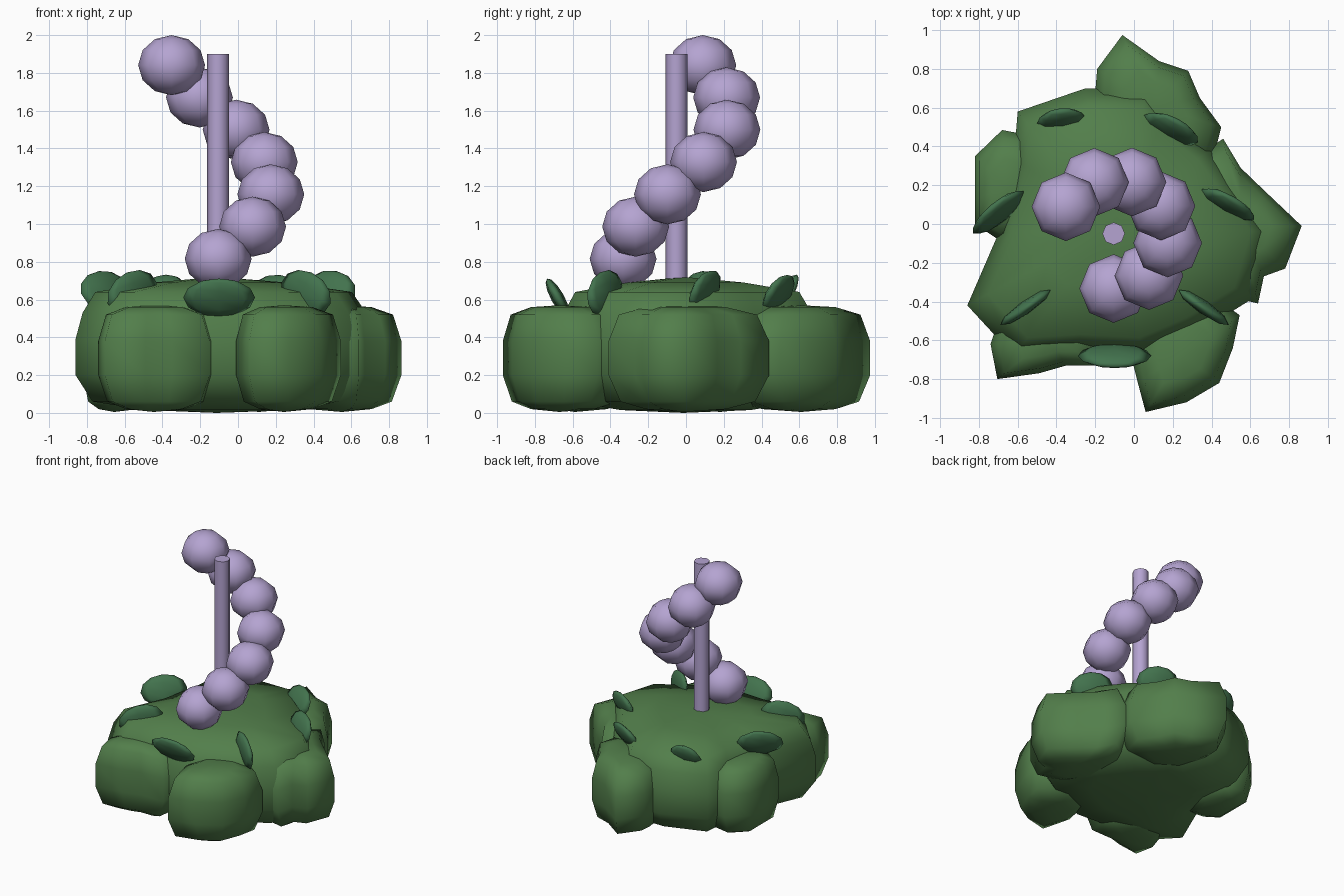
import bpy, bmesh, math
from mathutils import Vector, Matrix

if "Cube" in bpy.data.objects:
    bpy.data.objects.remove(bpy.data.objects["Cube"])


def material(name, rgb):
    m = bpy.data.materials.new(name)
    m.diffuse_color = (*rgb, 1)
    m.use_nodes = True
    m.node_tree.nodes["Principled BSDF"].inputs["Base Color"].default_value = m.diffuse_color
    return m


GREEN = material("bush green", (0.085, 0.21, 0.07))
LEAF = material("leaf green", (0.055, 0.17, 0.075))
LILAC = material("lilac", (0.46, 0.37, 0.64))


def finish(bm, name, mat, smooth=True):
    bmesh.ops.recalc_face_normals(bm, faces=bm.faces)
    for f in bm.faces:
        f.smooth = smooth
    me = bpy.data.meshes.new(name)
    bm.to_mesh(me)
    bm.free()
    me.materials.append(mat)
    ob = bpy.data.objects.new(name, me)
    bpy.context.collection.objects.link(ob)
    return ob


def blob(name, outline, profile):
    """Loft an irregular outline through (scale, height) rings, closed by two poles."""
    bm = bmesh.new()
    n = len(outline)
    c = sum((Vector(p) for p in outline), Vector((0, 0))) / n
    bottom = bm.verts.new((c.x, c.y, profile[0][1]))
    top = bm.verts.new((c.x, c.y, profile[-1][1]))
    rings = []
    for s, z in profile[1:-1]:
        pts = [c + (Vector(p) - c) * s for p in outline]
        rings.append([bm.verts.new((p.x, p.y, z)) for p in pts])
    for i in range(n):
        j = (i + 1) % n
        bm.faces.new((bottom, rings[0][j], rings[0][i]))
        bm.faces.new((top, rings[-1][i], rings[-1][j]))
        for a, b in zip(rings, rings[1:]):
            bm.faces.new((a[i], a[j], b[j], b[i]))
    return finish(bm, name, GREEN)


# Bush: tall core with lower clumps around it
CORE = [(0, 0), (.5, .015), (.88, .06), (1, .2), (1, .39), (.95, .53), (.86, .64), (.45, .69), (0, .72)]
CLUMP = [(0, 0.005), (.5, .02), (.84, .06), (1, .2), (1, .38), (.86, .52), (.5, .56), (0, .57)]

blob("bush_core", [(-.86, -.42), (-.70, -.05), (-.62, .34), (-.60, .58), (-.25, .70), (.07, .70),
                   (.17, .57), (.40, .39), (.72, -.04), (.62, -.38), (.33, -.56), (.05, -.68),
                   (-.30, -.66), (-.62, -.68)], CORE)
blob("bush_clump_back", [(-.06, .975), (.13, .84), (.28, .79), (.34, .65), (.45, .50), (.40, .30),
                         (.10, .20), (-.15, .35), (-.20, .68), (-.19, .80)], CLUMP)
blob("bush_clump_right", [(.46, .44), (.55, .29), (.68, .165), (.865, -.01), (.78, -.23), (.67, -.27),
                          (.64, -.41), (.40, -.35), (.20, -.10), (.25, .30)], CLUMP)
blob("bush_clump_front", [(.545, -.47), (.51, -.64), (.44, -.82), (.27, -.92), (.06, -.97), (.02, -.82),
                          (-.01, -.70), (.05, -.40), (.30, -.30)], CLUMP)
blob("bush_clump_front_left", [(-.15, -.73), (-.35, -.73), (-.49, -.77), (-.705, -.80), (-.74, -.62),
                               (-.65, -.35), (-.35, -.25), (-.12, -.45)], CLUMP)
blob("bush_clump_left", [(-.82, .35), (-.68, .485), (-.50, .45), (-.40, .20), (-.50, -.10),
                         (-.70, -.08), (-.82, 0), (-.82, .13)], CLUMP)

# Leaves: thin flattened spheres between two end points, leaning outward
AXIS = Vector((-.105, -.05, 0))
leaves = [((-.29, -.68, .61), (.09, -.68, .61)),
          ((.23, -.34, .69), (.49, -.52, .58)),
          ((.35, .18, .67), (.62, .02, .62)),
          ((.05, .56, .64), (.33, .42, .62)),
          ((-.50, .52, .63), (-.25, .55, .63)),
          ((-.57, .17, .66), (-.83, -.05, .63)),
          ((-.43, -.34, .69), (-.69, -.52, .58))]
for k, (a, b) in enumerate(leaves):
    a, b = Vector(a), Vector(b)
    mid = (a + b) / 2
    x = (b - a).normalized()
    out = (mid - AXIS) * Vector((1, 1, 0))
    up = Vector((0, 0, 1)) + out.normalized() * .55
    z = (up - x * up.dot(x)).normalized()
    y = z.cross(x)
    m = Matrix.Identity(4)
    for col, v in enumerate((x * (b - a).length / 2, y * .035, z * .115, mid)):
        m.col[col][:3] = v
    bm = bmesh.new()
    bmesh.ops.create_uvsphere(bm, u_segments=8, v_segments=6, radius=1, matrix=m)
    finish(bm, f"leaf_{k + 1}", LEAF)

# Central stem
bm = bmesh.new()
bmesh.ops.create_cone(bm, cap_ends=True, segments=8, radius1=.058, radius2=.058, depth=1.3,
                      matrix=Matrix.Translation((-.105, -.05, 1.25)))
stem = finish(bm, "stem", LILAC)
bpy.context.view_layer.objects.active = stem
stem.select_set(True)
bpy.ops.object.shade_smooth_by_angle(angle=math.radians(50))

# Blossoms spiralling up around the stem
for k in range(7):
    t = math.radians(-90 + 40.1 * k)
    pos = AXIS + Vector((.283 * math.cos(t), .283 * math.sin(t), .815 + .171 * k))
    bm = bmesh.new()
    bmesh.ops.create_uvsphere(bm, u_segments=8, v_segments=6, radius=1,
                              matrix=Matrix.Translation(pos) @ Matrix.Diagonal((.177, .177, .159, 1)))
    finish(bm, f"blossom_{k + 1}", LILAC)
